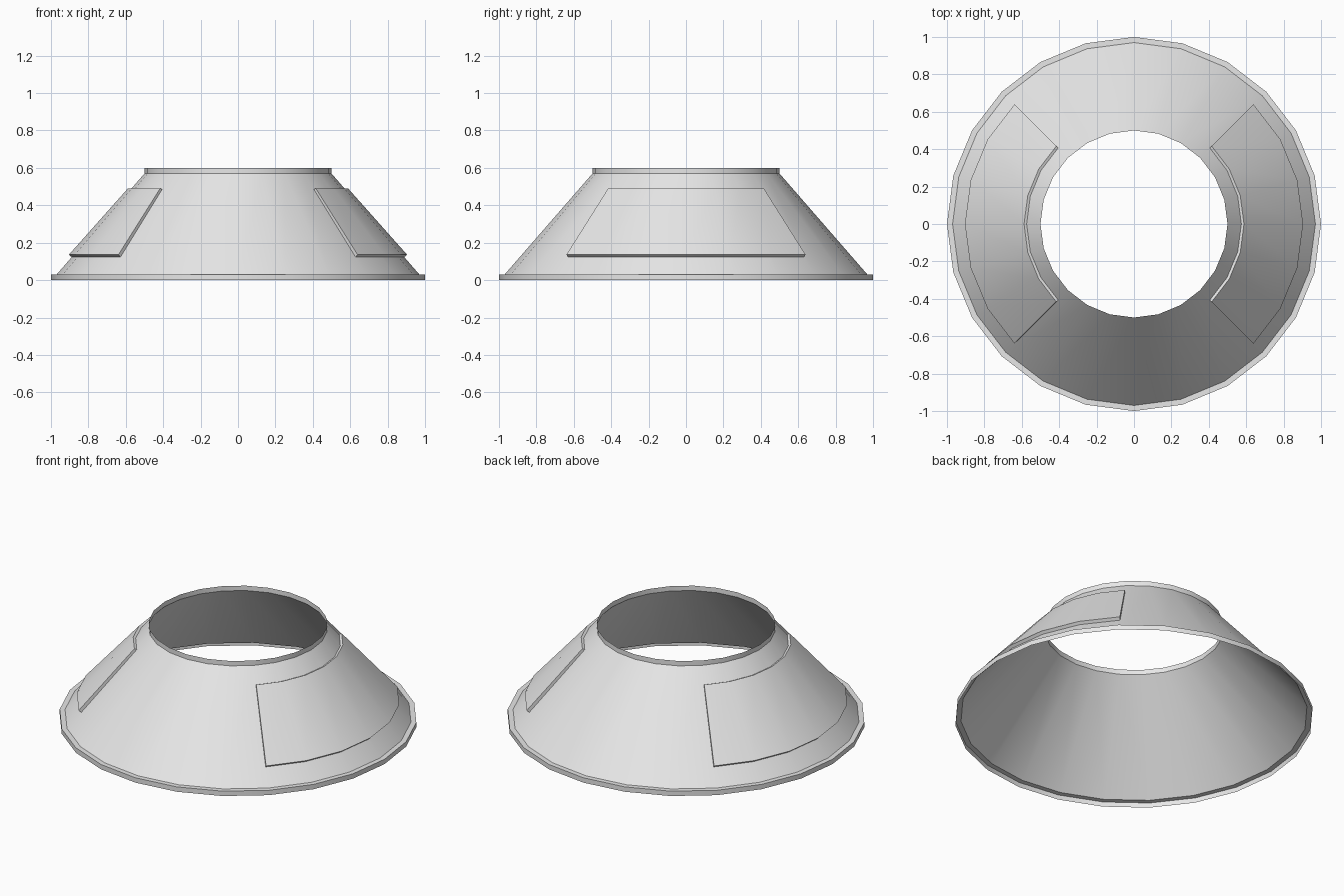
import bpy, bmesh, math

if "Cube" in bpy.data.objects:
    bpy.data.objects.remove(bpy.data.objects["Cube"])

SIDES = 24

grey = bpy.data.materials.new("light grey")
grey.diffuse_color = (0.8, 0.8, 0.8, 1)
grey.use_nodes = True
grey.node_tree.nodes["Principled BSDF"].inputs["Base Color"].default_value = grey.diffuse_color


def cone_r(z):
    """Radius of the cone wall at height z."""
    return 0.97 + (0.5 - 0.97) * (z - 0.03) / 0.54


def lathe(name, profile, first, count, ranges):
    """Sweep an (r, z) profile over `count` steps for each start in `ranges`."""
    bm = bmesh.new()
    for start in ranges:
        rings = []
        for i in range(count + 1):
            a = 2 * math.pi * (start + first + i) / SIDES
            rings.append([bm.verts.new((r * math.cos(a), r * math.sin(a), z))
                          for r, z in profile])
        for a, b in zip(rings, rings[1:]):
            for j in range(len(profile) - 1):
                bm.faces.new((a[j], b[j], b[j + 1], a[j + 1]))
        # end caps for partial sweeps
        if count < SIDES:
            bm.faces.new(rings[0])
            bm.faces.new(rings[-1][::-1])
    bmesh.ops.remove_doubles(bm, verts=bm.verts, dist=1e-4)
    me = bpy.data.meshes.new(name)
    bm.to_mesh(me)
    bm.free()
    me.materials.append(grey)
    ob = bpy.data.objects.new(name, me)
    bpy.context.collection.objects.link(ob)
    bpy.ops.object.select_all(action='DESELECT')
    ob.select_set(True)
    bpy.context.view_layer.objects.active = ob
    bpy.ops.object.shade_smooth_by_angle(angle=math.radians(30))
    return ob


# Open thin shell: base rim, ledge, cone wall, top collar
lathe("cone_shell", [(1, 0), (1, 0.03), (0.97, 0.03), (0.5, 0.57), (0.5, 0.6)],
      0, SIDES, [0])

# Raised quarter panels on the right and left
lathe("side_panels", [(cone_r(0.123), 0.123), (0.904, 0.136),
                      (0.588, 0.491), (cone_r(0.485), 0.485)],
      -3, 6, [0, SIDES // 2])
